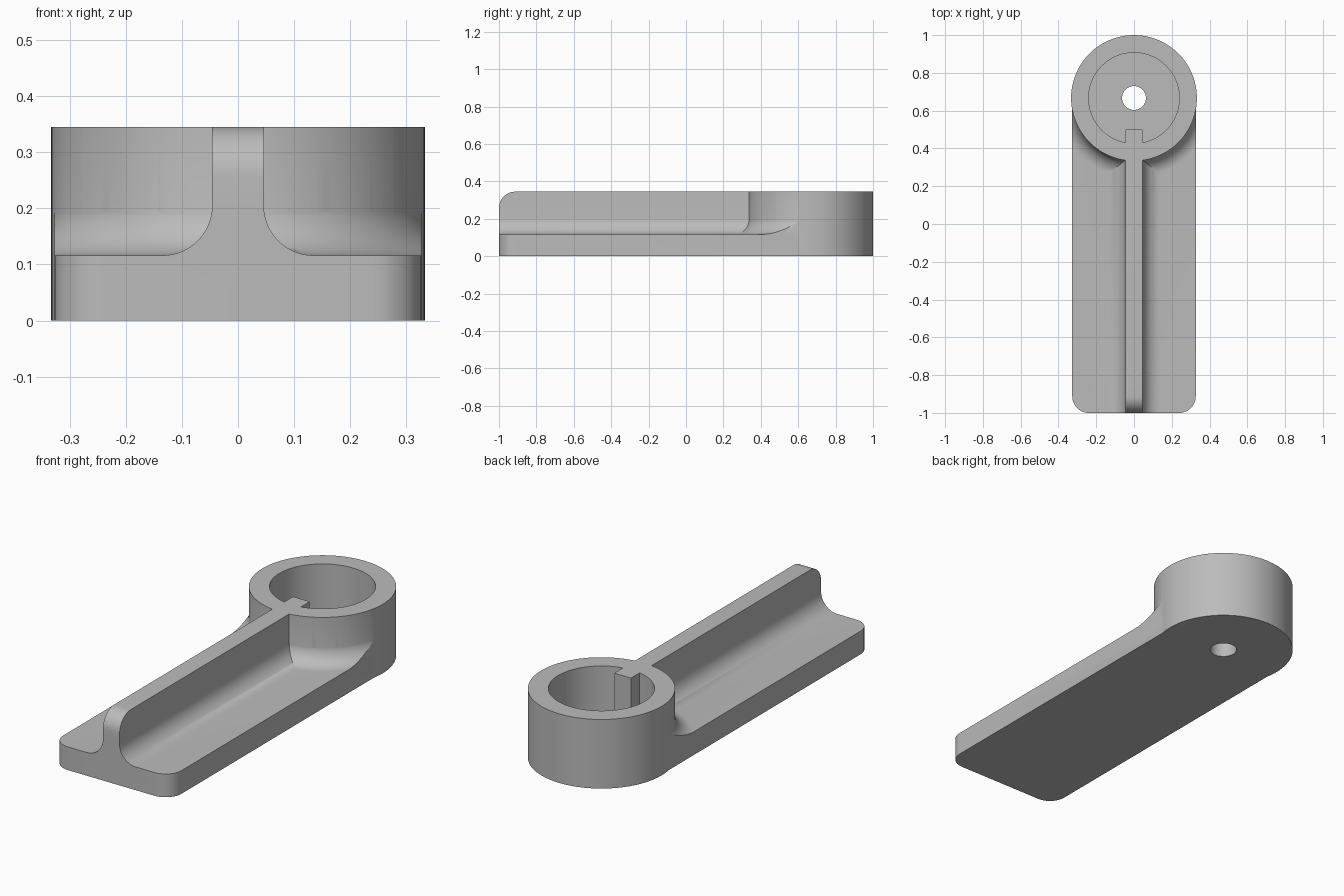
import bpy, bmesh, math

if "Cube" in bpy.data.objects:
    bpy.data.objects.remove(bpy.data.objects["Cube"])

HUB_Y, HUB_R, TOP, PLATE = 0.667, 0.333, 0.345, 0.116
HALF, RIB, FIL = 0.327, 0.046, 0.089

grey = bpy.data.materials.new("grey metal")
grey.diffuse_color = (0.5, 0.5, 0.5, 1)
grey.use_nodes = True
grey.node_tree.nodes["Principled BSDF"].inputs["Base Color"].default_value = grey.diffuse_color


def to_object(name, bm):
    bmesh.ops.recalc_face_normals(bm, faces=bm.faces)
    me = bpy.data.meshes.new(name)
    bm.to_mesh(me)
    bm.free()
    me.materials.append(grey)
    ob = bpy.data.objects.new(name, me)
    bpy.context.collection.objects.link(ob)
    return ob


def cylinder(name, r, z0, z1):
    bm = bmesh.new()
    bmesh.ops.create_cone(bm, cap_ends=True, segments=128, radius1=r, radius2=r, depth=z1 - z0)
    bmesh.ops.translate(bm, verts=bm.verts, vec=(0, HUB_Y, (z0 + z1) / 2))
    return to_object(name, bm)


def box(name, x, y0, y1, z0, z1):
    bm = bmesh.new()
    bmesh.ops.create_cube(bm, size=1)
    bmesh.ops.scale(bm, verts=bm.verts, vec=(2 * x, y1 - y0, z1 - z0))
    bmesh.ops.translate(bm, verts=bm.verts, vec=(0, (y0 + y1) / 2, (z0 + z1) / 2))
    return to_object(name, bm)


def combine(target, tool, operation):
    mod = target.modifiers.new(operation, 'BOOLEAN')
    mod.operation, mod.object, mod.solver = operation, tool, 'EXACT'
    bpy.context.view_layer.objects.active = target
    bpy.ops.object.modifier_apply(modifier=mod.name)
    bpy.data.objects.remove(tool, do_unlink=True)


def fillet(start, n=14):
    """Concave quarter arc from the plate up to a wall at distance start."""
    return [(start + FIL - FIL * math.sin(a), PLATE + FIL - FIL * math.cos(a))
            for a in (i / n * math.pi / 2 for i in range(n + 1))]


# Plate and rib: T section swept along y, with rounded front corners and rib nose
half = [(HALF, 0), (HALF, PLATE)] + fillet(RIB) + [(RIB, TOP)]
section = half + [(-x, z) for x, z in reversed(half)]
bm = bmesh.new()
face = bm.faces.new([bm.verts.new((x, -1, z)) for x, z in section])
ext = bmesh.ops.extrude_face_region(bm, geom=[face], use_keep_orig=True)
bmesh.ops.translate(bm, vec=(0, HUB_Y + 1, 0),
                    verts=[v for v in ext["geom"] if isinstance(v, bmesh.types.BMVert)])
bmesh.ops.recalc_face_normals(bm, faces=bm.faces)


def round_edges(test):
    edges = [e for e in bm.edges if all(v.co.y < -0.99 and test(v.co) for v in e.verts)
             and e.calc_length() > 0.05]
    bmesh.ops.bevel(bm, geom=edges, offset=0.088, segments=12, profile=0.5, affect='EDGES')


round_edges(lambda c: c.x > HALF - 0.001)
round_edges(lambda c: c.x < -HALF + 0.001)
round_edges(lambda c: c.z > TOP - 0.001)
arm = to_object("lever_arm", bm)

# Curved blend around the hub foot, trimmed to the plate width
ring_profile = [(0.28, 0.05), (HUB_R + FIL, 0.05)] + fillet(HUB_R - 0.001) + [(0.28, PLATE + FIL)]
bm = bmesh.new()
rings = []
for i in range(128):
    a = 2 * math.pi * i / 128
    rings.append([bm.verts.new((r * math.cos(a), HUB_Y + r * math.sin(a), z)) for r, z in ring_profile])
for i in range(128):
    p, q = rings[i], rings[(i + 1) % 128]
    for j in range(len(p)):
        k = (j + 1) % len(p)
        bm.faces.new((p[j], q[j], q[k], p[k]))
blend = to_object("hub_blend", bm)
combine(blend, box("blend_trim", HALF, 0, HUB_Y, -0.1, 0.5), 'INTERSECT')

# Hub with pocket, shaft hole and key
combine(arm, cylinder("hub", HUB_R, 0, TOP), 'UNION')
combine(arm, blend, 'UNION')
combine(arm, cylinder("pocket", 0.24, PLATE, 0.5), 'DIFFERENCE')
combine(arm, cylinder("shaft_hole", 0.063, -0.1, 0.3), 'DIFFERENCE')
combine(arm, box("key", RIB, 0.40, 0.50, 0.08, TOP), 'UNION')

bpy.ops.object.select_all(action='DESELECT')
arm.select_set(True)
bpy.context.view_layer.objects.active = arm
bpy.ops.object.shade_smooth_by_angle(angle=math.radians(30))
